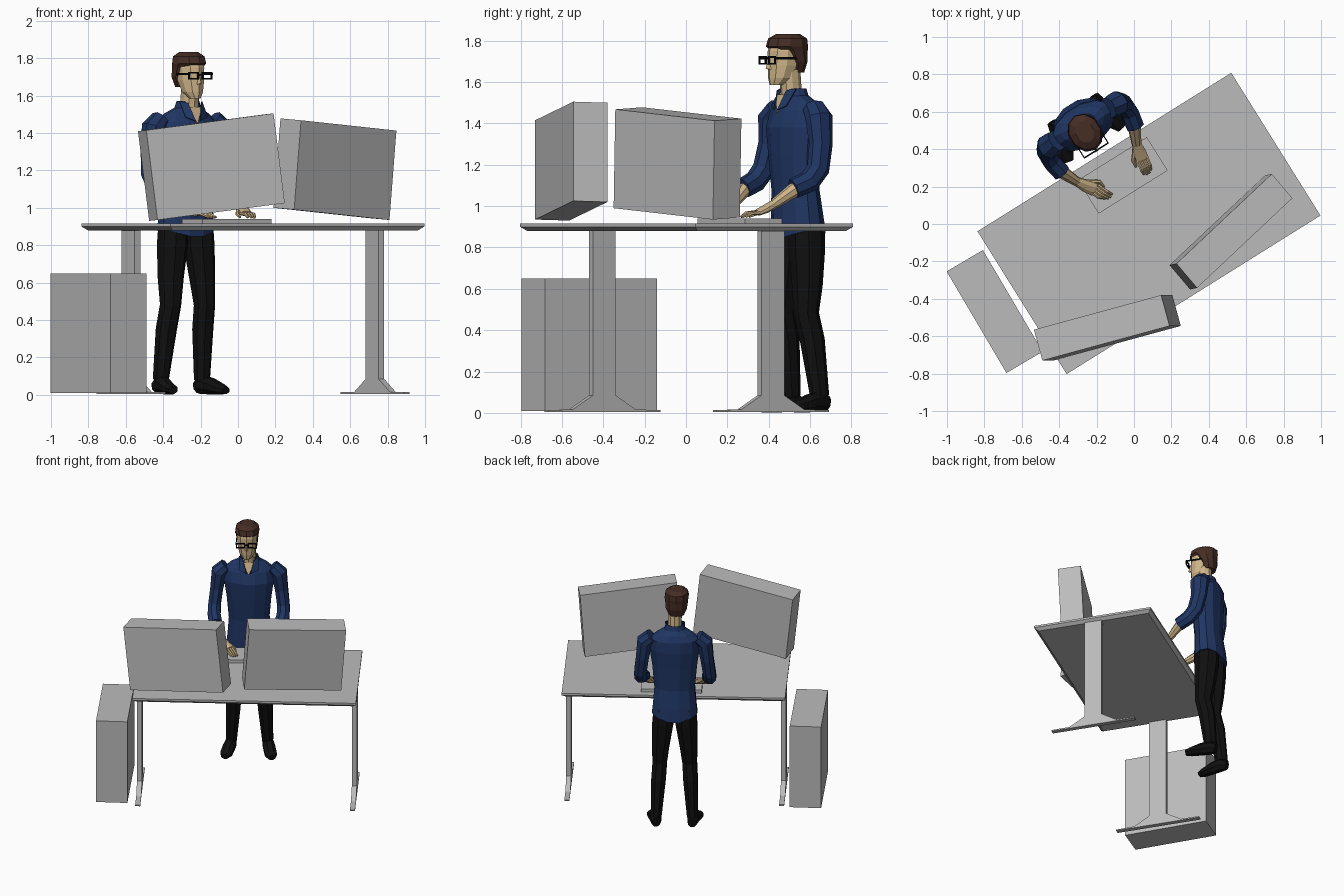
import bpy, bmesh, math
from mathutils import Vector, Matrix

if "Cube" in bpy.data.objects:
    bpy.data.objects.remove(bpy.data.objects["Cube"])


def material(name, rgb):
    m = bpy.data.materials.new(name)
    m.diffuse_color = (*rgb, 1)
    m.use_nodes = True
    m.node_tree.nodes["Principled BSDF"].inputs["Base Color"].default_value = m.diffuse_color
    return m


GREY = material("light grey", (0.5, 0.5, 0.5))
SKIN = material("skin", (0.62, 0.46, 0.25))
SHIRT = material("navy shirt", (0.014, 0.036, 0.125))
HAIR = material("brown hair", (0.06, 0.026, 0.018))
BLACK = material("black cloth", (0.005, 0.005, 0.005))
FRAME = material("glasses black", (0.002, 0.002, 0.002))

ANGLE = math.radians(32)
DESK = Matrix.Translation((0.08, 0.003, 0)) @ Matrix.Rotation(ANGLE, 4, 'Z')
PERSON = Matrix.Translation((-0.27, 0.525, 0)) @ Matrix.Rotation(ANGLE, 4, 'Z')
WORLD = Matrix.Identity(4)


def finish(name, bm, mat, frame):
    bmesh.ops.recalc_face_normals(bm, faces=bm.faces)
    me = bpy.data.meshes.new(name)
    bm.to_mesh(me)
    bm.free()
    me.materials.append(mat)
    ob = bpy.data.objects.new(name, me)
    ob.matrix_world = frame
    bpy.context.collection.objects.link(ob)
    return ob


def skin_rings(name, rings, mat, frame, caps=True):
    """Join equal-sized rings of points into a closed surface."""
    bm = bmesh.new()
    vs = [[bm.verts.new(p) for p in r] for r in rings]
    n = len(vs[0])
    for a, b in zip(vs, vs[1:]):
        for i in range(n):
            j = (i + 1) % n
            bm.faces.new((a[i], a[j], b[j], b[i]))
    if caps:
        bm.faces.new(vs[0])
        bm.faces.new(vs[-1])
    return finish(name, bm, mat, frame)


def slanted_box(name, corner, a, b, c, mat=GREY, frame=WORLD):
    o, a, b, c = map(Vector, (corner, a, b, c))
    base = [o, o + a, o + a + b, o + b]
    return skin_rings(name, [base, [p + c for p in base]], mat, frame)


def box(name, centre, size, mat=GREY, frame=WORLD):
    x, y, z = size
    corner = Vector(centre) - Vector(size) / 2
    return slanted_box(name, corner, (x, 0, 0), (0, y, 0), (0, 0, z), mat, frame)


def loft(name, rings, mat, n=12, x0=0, hem=0, caps=True):
    """Stack of level ellipses: (z, centre y, half width, half depth)."""
    out = []
    for k, (z, cy, rx, ry) in enumerate(rings):
        ring = []
        for i in range(n):
            t = math.tau * (i + 0.5) / n
            lift = hem * abs(math.cos(t)) if k == 0 else 0
            ring.append((x0 + rx * math.cos(t), cy + ry * math.sin(t), z + lift))
        out.append(ring)
    return skin_rings(name, out, mat, PERSON, caps)


def tube(name, path, mat, n=8):
    """Limb through points: (x, y, z, sideways radius, other radius)."""
    pts = [Vector(p[:3]) for p in path]
    out = []
    for k, p in enumerate(path):
        t = (pts[min(k + 1, len(pts) - 1)] - pts[max(k - 1, 0)]).normalized()
        side = (Vector((1, 0, 0)) - t * t.x).normalized()
        up = t.cross(side)
        out.append([pts[k] + side * p[3] * math.cos(math.tau * (i + .5) / n)
                    + up * p[4] * math.sin(math.tau * (i + .5) / n) for i in range(n)])
    return skin_rings(name, out, mat, PERSON)


# Desk top with an undercut edge
def rect(hx, hy, z):
    return [(-hx, -hy, z), (hx, -hy, z), (hx, hy, z), (-hx, hy, z)]


skin_rings("desk_top", [rect(.775, .425, .88), rect(.80, .45, .90), rect(.80, .45, .915)], GREY, DESK)

# Desk legs: flat post flaring into a long foot
half = [(.32, .005), (.32, .014), (.18, .016), (.065, .085), (.065, .88)]
profile = half + [(-y, z) for y, z in reversed(half)]
for s, side in ((-1, "left"), (1, "right")):
    skin_rings("desk_leg_" + side,
               [[(s * .769 + dx, y, z) for y, z in profile] for dx in (-.018, .018)], GREY, DESK)

# Things on and beside the desk
slanted_box("left_monitor", (-.43, -.73, .935), (.68, .185, .09), (-.045, .165, -.005), (-.06, 0, .48))
slanted_box("right_monitor", (.30, -.35, .99), (.51, .48, -.055), (-.11, .13, .01), (.037, .008, .478))
box("keyboard", (0, 0, .9275), (.435, .21, .025), GREY,
    Matrix.Translation((-.06, .26, 0)) @ Matrix.Rotation(ANGLE, 4, 'Z'))
box("computer_case", (0, 0, .33), (.225, .63, .64), GREY,
    Matrix.Translation((-.745, -.468, 0)) @ Matrix.Rotation(math.radians(30.5), 4, 'Z'))

# Shirt body
loft("shirt_body", [(.835, .02, .168, .118), (.95, .015, .16, .112), (1.08, .005, .15, .10),
                    (1.25, 0, .165, .11), (1.38, 0, .185, .115), (1.46, .01, .18, .10),
                    (1.505, .01, .13, .08), (1.535, 0, .075, .065)], SHIRT, hem=.05)

# Neck, open collar and the skin showing in it
loft("neck", [(1.48, -.01, .055, .055), (1.56, -.02, .05, .052), (1.66, -.03, .05, .055)], SKIN, 10)
collar = loft("collar_band", [(1.515, 0, .082, .07), (1.57, -.005, .064, .062)], SHIRT, 12, caps=False)
bm = bmesh.new()
bm.from_mesh(collar.data)
front = [f for f in bm.faces if f.calc_center_median().y < -.05]
bmesh.ops.delete(bm, geom=front, context='FACES')
bm.to_mesh(collar.data)
bm.free()
collar.modifiers.new("thickness", 'SOLIDIFY').thickness = .006


def plate(name, pts, mat):
    bm = bmesh.new()
    bm.faces.new([bm.verts.new(p) for p in pts])
    ob = finish(name, bm, mat, PERSON)
    ob.modifiers.new("thickness", 'SOLIDIFY').thickness = .006


plate("chest_opening", [(0, -.104, 1.45), (.045, -.075, 1.54), (-.045, -.075, 1.54)], SKIN)
for s, side in ((-1, "right"), (1, "left")):
    plate("collar_flap_" + side, [(s * .015, -.11, 1.465), (s * .07, -.092, 1.485),
                                  (s * .072, -.035, 1.57), (s * .042, -.075, 1.56)], SHIRT)

# Head, nose and hair
HX = -.012
loft("head", [(1.585, -.095, .03, .035), (1.62, -.07, .056, .065), (1.68, -.052, .07, .085),
              (1.75, -.045, .075, .09), (1.80, -.04, .065, .08)], SKIN, 10, HX)
skin_rings("nose", [[(HX - .012, -.13, 1.66), (HX + .012, -.13, 1.66), (HX, -.158, 1.665)],
                    [(HX - .006, -.13, 1.71), (HX + .006, -.13, 1.71), (HX, -.138, 1.715)]], SKIN, PERSON)
loft("hair", [(1.645, .005, .056, .045), (1.70, .0, .08, .065), (1.75, -.02, .085, .088),
              (1.772, -.036, .09, .108), (1.81, -.032, .083, .10), (1.832, -.03, .05, .062)], HAIR, 10, HX)

# Glasses: rims, bridge and side arms
for s, side in ((-1, "right"), (1, "left")):
    cx = HX + s * .042
    for dz in (-.016, .016):
        box("rim_bar_" + side, (cx, -.148, 1.705 + dz), (.064, .008, .008), FRAME, PERSON)
    for dx in (-.029, .029):
        box("rim_post_" + side, (cx + dx, -.148, 1.705), (.008, .008, .034), FRAME, PERSON)
    box("glasses_arm_" + side, (HX + s * .075, -.09, 1.715), (.006, .12, .01), FRAME, PERSON)
box("glasses_bridge", (HX, -.15, 1.712), (.026, .008, .008), FRAME, PERSON)

# Arms, hands, legs and shoes; each hand has its own knuckle and fingertip position
for s, side, kx, tx in ((-1, "right", -.13, -.085), (1, "left", .172, .158)):
    tube("sleeve_" + side, [(s * .165, .01, 1.475, .05, .06), (s * .215, .005, 1.43, .06, .07),
                            (s * .232, .005, 1.30, .05, .06), (s * .247, -.02, 1.18, .048, .058),
                            (s * .247, -.07, 1.12, .05, .055), (s * .232, -.15, 1.085, .05, .05)], SHIRT)
    tube("forearm_" + side, [(s * .236, -.13, 1.09, .038, .038), (s * .188, -.235, 1.01, .026, .024)], SKIN)
    tube("palm_" + side, [(s * .19, -.23, 1.012, .026, .022), ((s * .188 + kx) / 2, -.28, .985, .036, .02),
                          (kx, -.32, .968, .038, .015)], SKIN)
    for i in range(4):
        off = (i - 1.5) * .018
        tube("finger_" + side, [(kx + off, -.31, .97, .01, .011), ((kx + tx) / 2 + off, -.365, .965, .009, .009),
                                (tx + off * .8, -.405 + abs(off) * .5, .948, .006, .006)], SKIN, 6)
    tube("thumb_" + side, [(s * .165, -.25, .995, .013, .013), (kx - s * .045, -.30, .965, .011, .011),
                           (kx - s * .05, -.335, .95, .007, .007)], SKIN, 6)
    tube("trouser_leg_" + side, [(s * .08, .018, .93, .075, .09), (s * .084, .018, .80, .082, .092),
                                 (s * .10, .01, .62, .068, .078), (s * .107, .0, .48, .056, .064),
                                 (s * .115, .03, .35, .056, .062), (s * .13, .062, .08, .042, .048)], BLACK)
    tube("shoe_" + side, [(s * .13, .105, .045, .032, .038), (s * .132, .06, .055, .042, .054),
                          (s * .146, -.01, .045, .046, .046), (s * .16, -.08, .03, .046, .031),
                          (s * .168, -.12, .024, .028, .02)], BLACK)
